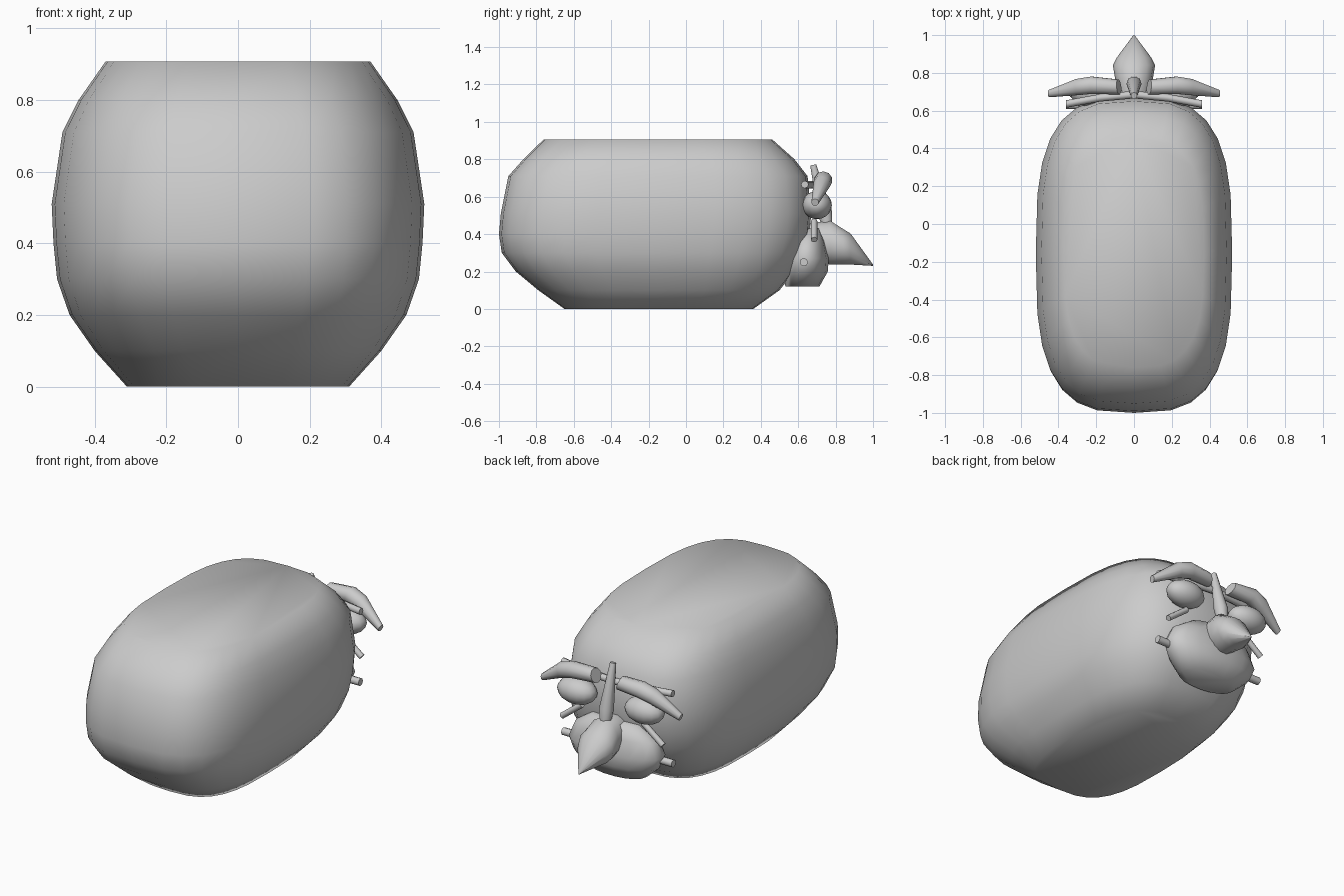
import bpy, bmesh, math
from mathutils import Vector

if "Cube" in bpy.data.objects:
    bpy.data.objects.remove(bpy.data.objects["Cube"])


def ring(c, a, b, sides, n=2.0):
    """Superellipse ring around c with half axes a and b."""
    out = []
    for i in range(sides):
        t = 2 * math.pi * i / sides
        p, q = math.cos(t), math.sin(t)
        out.append(Vector(c) + Vector(a) * math.copysign(abs(p) ** (2 / n), p)
                   + Vector(b) * math.copysign(abs(q) ** (2 / n), q))
    return out


def finish(name, bm, angle=50):
    bmesh.ops.recalc_face_normals(bm, faces=bm.faces)
    me = bpy.data.meshes.new(name)
    bm.to_mesh(me)
    bm.free()
    ob = bpy.data.objects.new(name, me)
    bpy.context.collection.objects.link(ob)
    bpy.ops.object.select_all(action='DESELECT')
    ob.select_set(True)
    bpy.context.view_layer.objects.active = ob
    bpy.ops.object.shade_smooth_by_angle(angle=math.radians(angle))
    return ob


def loft(name, rings, angle=50):
    """Skin a list of rings and cap both ends."""
    bm = bmesh.new()
    vs = [[bm.verts.new(p) for p in r] for r in rings]
    k = len(vs[0])
    for lo, hi in zip(vs, vs[1:]):
        for i in range(k):
            j = (i + 1) % k
            bm.faces.new((lo[i], lo[j], hi[j], hi[i]))
    bm.faces.new(vs[0][::-1])
    bm.faces.new(vs[-1])
    return finish(name, bm, angle)


def layers(name, rows, sides, n):
    """Stack of horizontal sections: (z, half width, y min, y max)."""
    return loft(name, [ring((0, (y0 + y1) / 2, z), (w, 0, 0), (0, (y1 - y0) / 2, 0), sides, n)
                       for z, w, y0, y1 in rows], 60)


def rod(name, pts, radii, sides=8):
    """Tapered round rod whose sections face its overall direction."""
    d = (Vector(pts[-1]) - Vector(pts[0])).normalized()
    u = d.cross(Vector((0, 1, 0)) if abs(d.y) < 0.8 else Vector((0, 0, 1))).normalized()
    v = d.cross(u)
    return loft(name, [ring(p, u * r, v * r, sides) for p, r in zip(pts, radii)])


# Large rounded body
layers("body", [
    (0.0, 0.31, -0.65, 0.36), (0.10, 0.40, -0.79, 0.50), (0.20, 0.47, -0.91, 0.58),
    (0.30, 0.505, -0.985, 0.63), (0.40, 0.515, -1.0, 0.66), (0.51, 0.52, -0.99, 0.67),
    (0.71, 0.49, -0.95, 0.65), (0.80, 0.445, -0.87, 0.58), (0.907, 0.37, -0.76, 0.46)], 28, 3.1)

# Muzzle
layers("muzzle", [
    (0.12, 0.18, 0.53, 0.715), (0.20, 0.27, 0.52, 0.76), (0.27, 0.30, 0.52, 0.765),
    (0.36, 0.26, 0.55, 0.745), (0.43, 0.15, 0.59, 0.715)], 18, 2.2)

# Pointed beak: (y, half width, z min, z max)
loft("beak", [ring((0, y, (z0 + z1) / 2), (w, 0, 0), (0, 0, (z1 - z0) / 2), 14)
              for y, w, z0, z1 in [(0.66, 0.085, 0.25, 0.46), (0.77, 0.10, 0.235, 0.475),
                                   (0.84, 0.112, 0.235, 0.43), (0.88, 0.092, 0.235, 0.405),
                                   (1.0, 0.003, 0.23, 0.237)]])

# Upright horn between the brows
rod("horn", [(0, 0.755, 0.44), (0, 0.742, 0.52), (0, 0.68, 0.77)], [0.03, 0.04, 0.017], 10)

# Crossbars
rod("upper_bar", [(-0.36, 0.635, 0.665), (-0.18, 0.668, 0.665), (0, 0.685, 0.665),
                  (0.18, 0.668, 0.665), (0.36, 0.635, 0.665)], [0.02] * 5)
rod("lower_bar", [(-0.36, 0.63, 0.25), (0.36, 0.63, 0.25)], [0.022] * 2)

for side, s in (("left", -1), ("right", 1)):
    # Eye
    bm = bmesh.new()
    bmesh.ops.create_uvsphere(bm, u_segments=16, v_segments=10, radius=1)
    for v in bm.verts:
        v.co = Vector((s * 0.22 + v.co.x * 0.12, 0.70 + v.co.y * 0.08, 0.555 + v.co.z * 0.075))
    finish(side + "_eye", bm)
    # Brow
    rod(side + "_brow", [(s * 0.08, 0.725, 0.69), (s * 0.22, 0.735, 0.69), (s * 0.30, 0.725, 0.665),
                         (s * 0.45, 0.69, 0.57)], [0.042, 0.048, 0.045, 0.02], 10)
    # Whisker strut under the eye
    rod(side + "_strut", [(s * 0.33, 0.685, 0.37), (s * 0.20, 0.685, 0.47)], [0.017] * 2)
